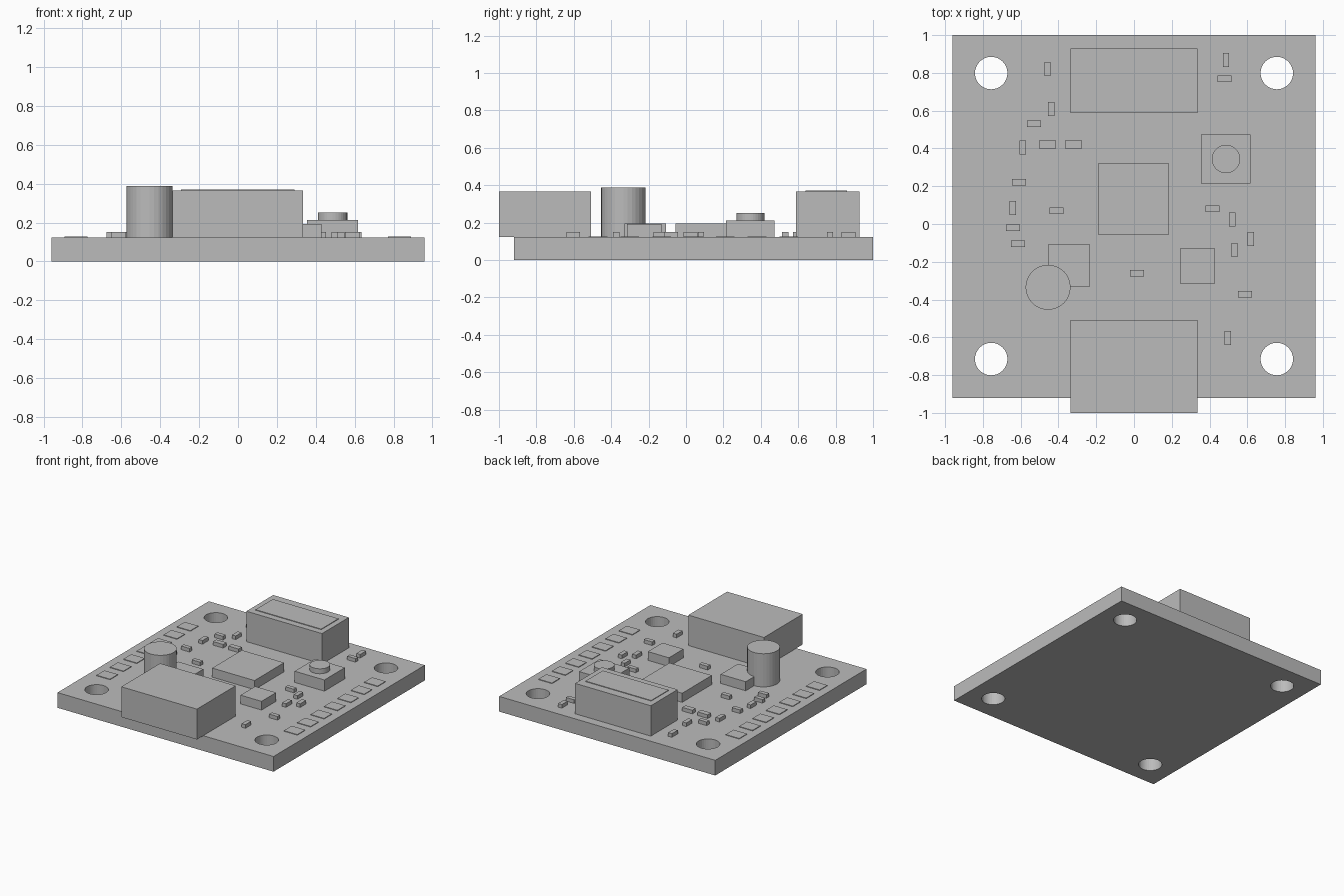
import bpy
import bmesh
from mathutils import Matrix

cube = bpy.data.objects.get("Cube")
if cube:
    bpy.data.objects.remove(cube, do_unlink=True)

grey = bpy.data.materials.new("plain_grey")
grey.use_nodes = True
grey.diffuse_color = (0.5, 0.5, 0.5, 1)
grey.node_tree.nodes["Principled BSDF"].inputs["Base Color"].default_value = (0.5, 0.5, 0.5, 1)

TOP = 0.122  # upper face of the board


def finish(name, bm):
    mesh = bpy.data.meshes.new(name)
    bm.to_mesh(mesh)
    bm.free()
    mesh.materials.append(grey)
    obj = bpy.data.objects.new(name, mesh)
    bpy.context.collection.objects.link(obj)
    return obj


def box(name, x0, x1, y0, y1, z0, z1):
    bm = bmesh.new()
    place = Matrix.Translation(((x0 + x1) / 2, (y0 + y1) / 2, (z0 + z1) / 2))
    size = Matrix.Diagonal((x1 - x0, y1 - y0, z1 - z0, 1))
    bmesh.ops.create_cube(bm, size=1, matrix=place @ size)
    return finish(name, bm)


def cylinder(name, x, y, radius, z0, z1, sides=32):
    bm = bmesh.new()
    bmesh.ops.create_cone(bm, cap_ends=True, segments=sides, radius1=radius,
                          radius2=radius, depth=z1 - z0,
                          matrix=Matrix.Translation((x, y, (z0 + z1) / 2)))
    return finish(name, bm)


# Board with four drilled mounting holes
board = box("circuit_board", -0.96, 0.96, -0.92, 1.0, 0, TOP)
for sx in (-1, 1):
    for sy in (-1, 1):
        drill = cylinder("hole_cutter", sx * 0.756, 0.042 + sy * 0.757, 0.086, -0.1, 0.3)
        drill.hide_render = True
        drill.hide_set(True)
        cut = board.modifiers.new("mounting_hole", "BOOLEAN")
        cut.operation = "DIFFERENCE"
        cut.solver = "EXACT"
        cut.object = drill

# Bake the holes into the board, then drop the cutters
bpy.context.view_layer.update()
baked = bpy.data.meshes.new_from_object(
    board.evaluated_get(bpy.context.evaluated_depsgraph_get()))
board.modifiers.clear()
board.data = baked
for obj in [o for o in bpy.data.objects if o.name.startswith("hole_cutter")]:
    bpy.data.objects.remove(obj, do_unlink=True)

# Connectors at the front and rear edges
box("front_connector", -0.337, 0.335, -1.0, -0.508, TOP, 0.366)
box("rear_connector", -0.337, 0.335, 0.588, 0.928, TOP, 0.366)
box("rear_connector_lid", -0.293, 0.291, 0.64, 0.86, 0.366, 0.371)

# Chips
box("main_chip", -0.19, 0.186, -0.056, 0.32, TOP, 0.195)
box("left_chip", 0.243, 0.43, -0.315, -0.13, TOP, 0.192)
box("right_chip", -0.455, -0.232, -0.33, -0.108, TOP, 0.195)

# Capacitor and push button
cylinder("capacitor", -0.455, -0.335, 0.119, TOP, 0.388)
box("button_base", 0.354, 0.618, 0.214, 0.474, TOP, 0.212)
cylinder("button_cap", 0.487, 0.344, 0.075, 0.212, 0.252)

# Small components: long in x, long in y, and a slightly larger pair
along_x = [(-0.53, 0.53), (-0.61, 0.22), (-0.41, 0.07), (-0.64, -0.02),
           (-0.615, -0.105), (0.015, -0.26), (0.415, 0.08), (0.587, -0.373),
           (0.48, 0.77)]
along_y = [(-0.458, 0.82), (-0.437, 0.608), (-0.59, 0.405), (-0.643, 0.085),
           (0.52, 0.024), (0.532, -0.138), (0.617, -0.08), (0.497, -0.603),
           (0.487, 0.868)]
larger = [(-0.457, 0.42), (-0.32, 0.42)]
for spots, hx, hy in ((along_x, 0.037, 0.017), (along_y, 0.017, 0.037),
                      (larger, 0.045, 0.021)):
    for x, y in spots:
        box("small_component", x - hx, x + hx, y - hy, y + hy, TOP, 0.151)

# Thin solder pads along both sides
for x in (-0.833, 0.831):
    for i in range(7):
        y = 0.04 + (i - 3) * 0.17
        box("solder_pad", x - 0.06, x + 0.06, y - 0.05, y + 0.05, TOP, 0.127)
